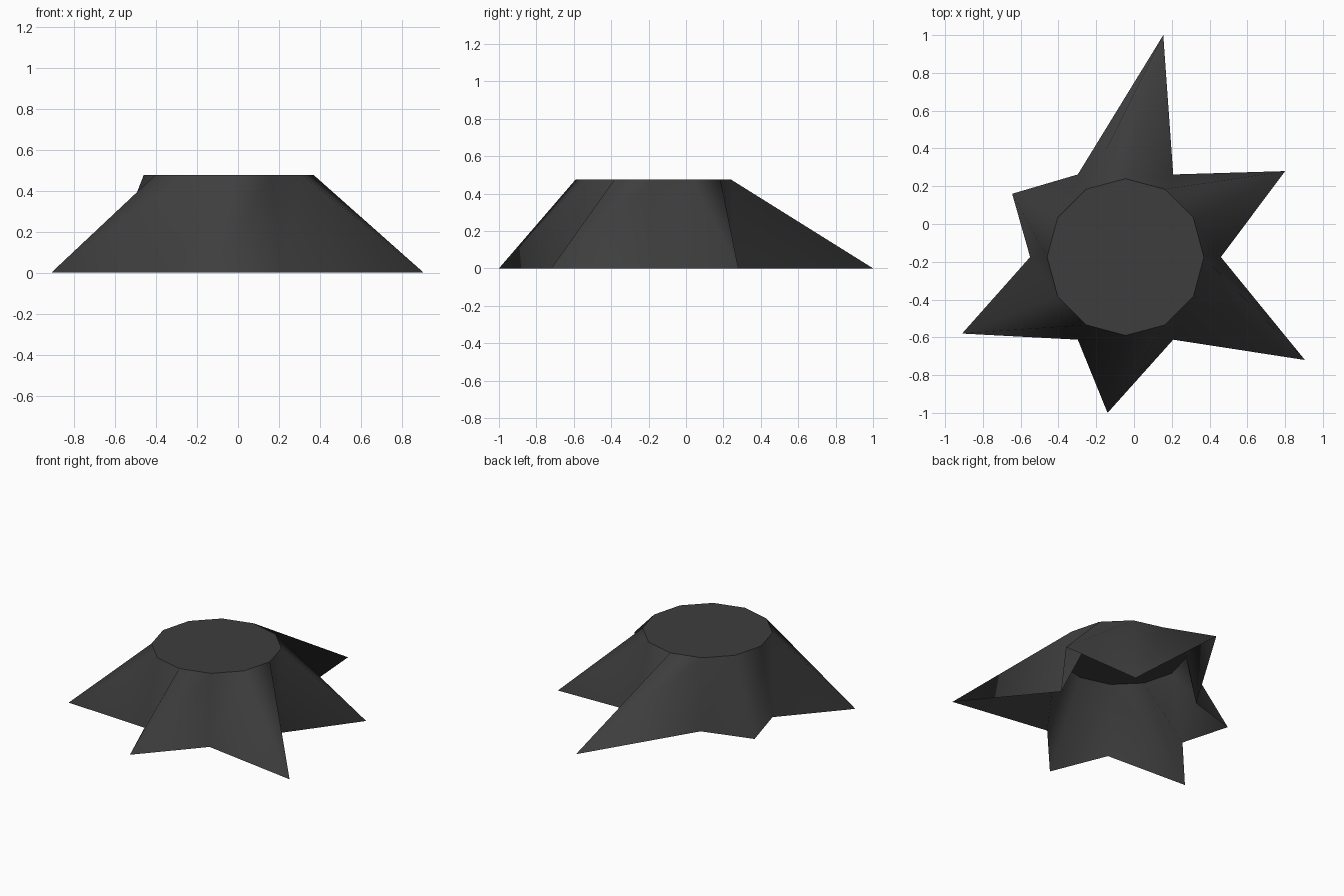
import bpy, bmesh
from math import radians, cos, sin

cube = bpy.data.objects.get("Cube")
if cube:
    bpy.data.objects.remove(cube)

# Centre of the body, its height and the ring radii
CX, CY, HEIGHT = -0.045, -0.175, 0.475
TOP_R, VALLEY_R = 0.415, 0.505
# Tips of the splayed roots, anticlockwise from the right
TIPS = [(0.8, 0.28), (0.155, 1.0), (-0.645, 0.16),
        (-0.91, -0.58), (-0.14, -1.0), (0.905, -0.72)]


def ring_point(i, radius):
    a = radians(30 * i)
    return CX + radius * cos(a), CY + radius * sin(a)


# Single dark grey colour
mat = bpy.data.materials.new("dark_grey")
mat.use_nodes = True
grey = (0.048, 0.048, 0.048, 1)
mat.diffuse_color = grey
bsdf = next(n for n in mat.node_tree.nodes if n.type == 'BSDF_PRINCIPLED')
bsdf.inputs["Base Color"].default_value = grey

# Twelve-sided top ring above a star-shaped open base
bm = bmesh.new()
top = [bm.verts.new((*ring_point(i, TOP_R), HEIGHT)) for i in range(12)]
base = [bm.verts.new((*(TIPS[i // 2] if i % 2 else ring_point(i, VALLEY_R)), 0))
        for i in range(12)]

# Sloping walls, each panel folded from a base point to the next top point
for i in range(12):
    j = (i + 1) % 12
    for corners in ((base[i], base[j], top[j]), (base[i], top[j], top[i])):
        bm.faces.new(corners).smooth = True

# Flat cap
cap = bm.faces.new(top)
cap.smooth = False

# Crisp rim and ridges, soft valleys
for e in bm.edges:
    rim = cap in e.link_faces
    ridge = len(e.link_faces) == 2 and e.calc_face_angle() > radians(60)
    e.smooth = not (rim or ridge)

mesh = bpy.data.meshes.new("stump")
bm.to_mesh(mesh)
bm.free()
mesh.materials.append(mat)
stump = bpy.data.objects.new("stump", mesh)
bpy.context.collection.objects.link(stump)
